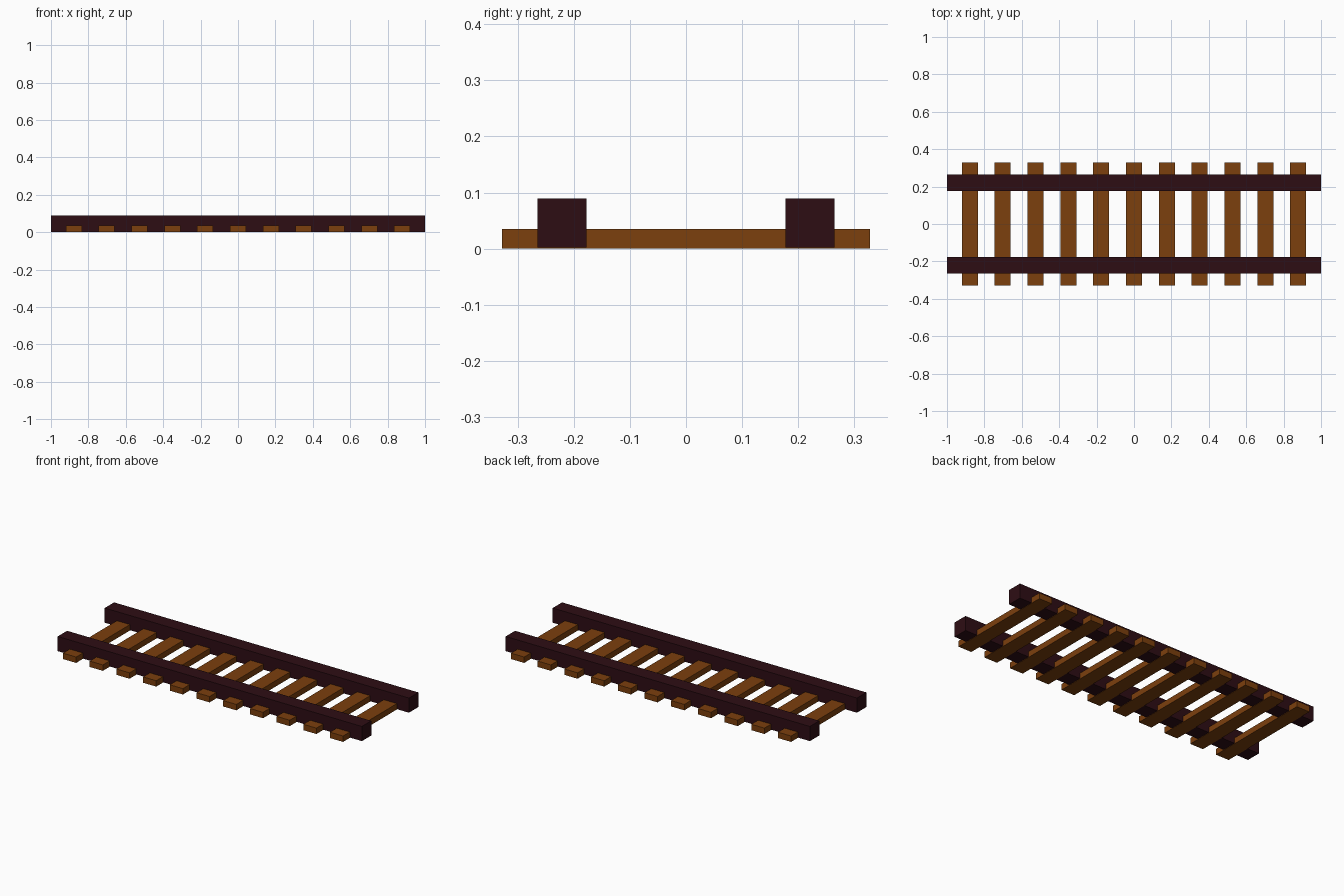
import bpy

if "Cube" in bpy.data.objects:
    bpy.data.objects.remove(bpy.data.objects["Cube"])


def material(name, color):
    m = bpy.data.materials.new(name)
    m.diffuse_color = (*color, 1)
    m.use_nodes = True
    m.node_tree.nodes["Principled BSDF"].inputs["Base Color"].default_value = m.diffuse_color
    return m


def box(name, lo, hi, mat):
    bpy.ops.mesh.primitive_cube_add(
        size=1, location=[(a + b) / 2 for a, b in zip(lo, hi)])
    ob = bpy.context.object
    ob.name = name
    ob.scale = [b - a for a, b in zip(lo, hi)]
    bpy.ops.object.transform_apply(location=False, rotation=False, scale=True)
    ob.data.materials.append(mat)
    return ob


wood = material("wood", (0.2, 0.05, 0.004))
rail_paint = material("dark_rail", (0.027, 0.004, 0.007))

# Cross ties, evenly spaced along the track
TIES, SPACING, WIDTH = 11, 0.1755, 0.086
for i in range(TIES):
    x = (i - (TIES - 1) / 2) * SPACING
    box(f"tie_{i + 1}", (x - WIDTH / 2, -0.328, 0), (x + WIDTH / 2, 0.328, 0.035), wood)

# Two long rails, set just above the underside of the ties
for side, y in (("front", -0.221), ("back", 0.221)):
    box(f"{side}_rail", (-1, y - 0.044, 0.002), (1, y + 0.044, 0.089), rail_paint)
